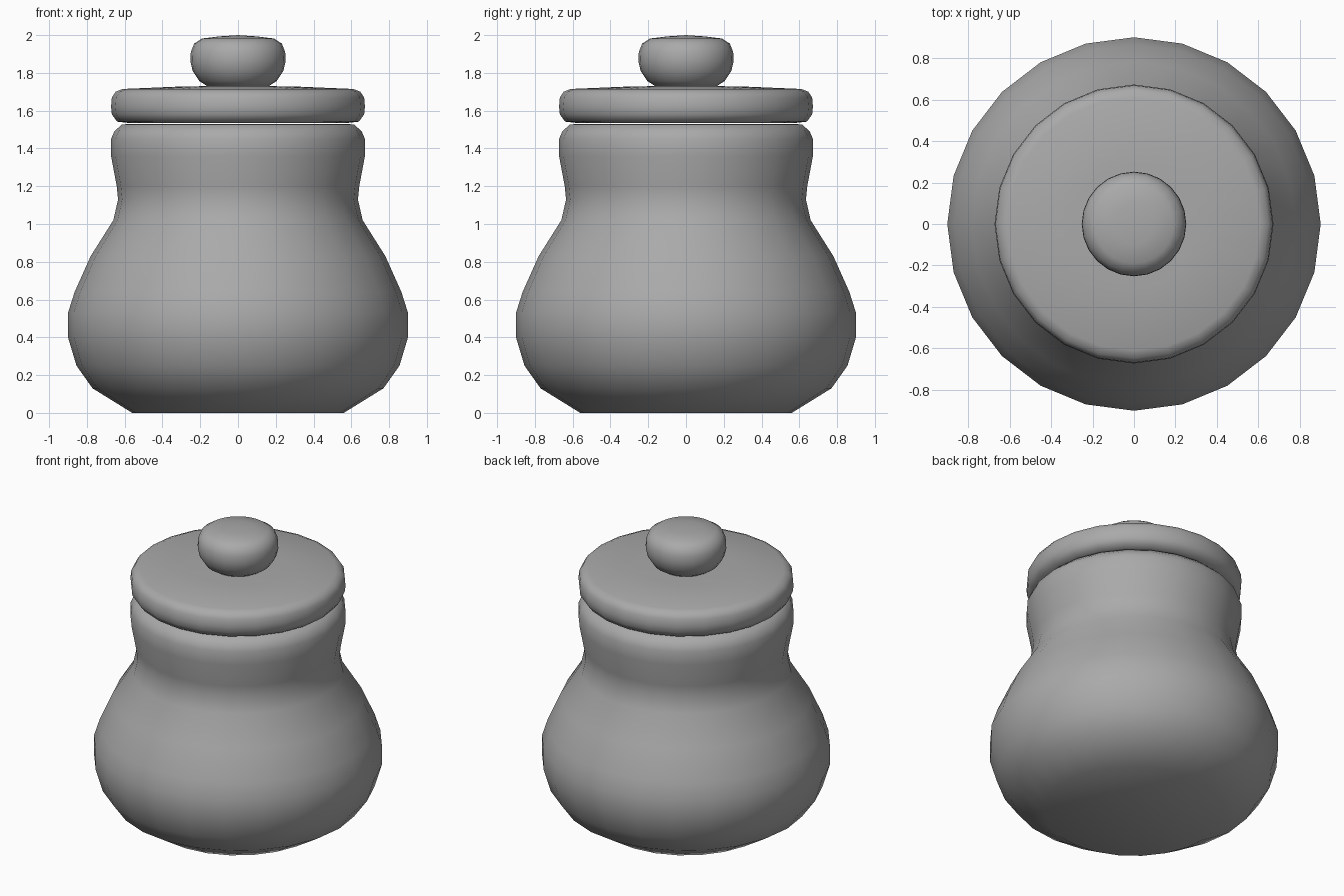
import bpy
import bmesh
import math

cube = bpy.data.objects.get("Cube")
if cube:
    bpy.data.objects.remove(cube, do_unlink=True)

SIDES = 24

# One plain clay grey for the whole jar
clay = bpy.data.materials.new("clay grey")
clay.use_nodes = True
grey = (0.4, 0.4, 0.4, 1)
clay.diffuse_color = grey
clay.node_tree.nodes["Principled BSDF"].inputs["Base Color"].default_value = grey


def lathe(name, profile):
    """Spin a (radius, height) profile about z; it starts and ends on the axis."""
    bm = bmesh.new()
    verts = [bm.verts.new((r, 0, z)) for r, z in profile]
    edges = [bm.edges.new(pair) for pair in zip(verts, verts[1:])]
    bmesh.ops.spin(bm, geom=verts + edges, cent=(0, 0, 0), axis=(0, 0, 1),
                   angle=math.tau, steps=SIDES)
    bmesh.ops.remove_doubles(bm, verts=bm.verts, dist=0.0005)
    bmesh.ops.recalc_face_normals(bm, faces=bm.faces)
    for face in bm.faces:
        face.smooth = True
    mesh = bpy.data.meshes.new(name)
    bm.to_mesh(mesh)
    bm.free()
    mesh.materials.append(clay)
    obj = bpy.data.objects.new(name, mesh)
    bpy.context.collection.objects.link(obj)
    return obj


# Bellied body with a flared neck
lathe("jar_body", [
    (0, 0), (0.56, 0), (0.77, 0.13), (0.855, 0.25), (0.9, 0.4), (0.9, 0.53),
    (0.865, 0.64), (0.78, 0.83), (0.66, 1.02), (0.635, 1.13), (0.642, 1.2),
    (0.672, 1.36), (0.672, 1.45), (0.655, 1.49), (0.615, 1.527), (0.56, 1.53),
    (0, 1.53)])

# Flat lid with a rounded rim
lathe("lid", [
    (0, 1.535), (0.58, 1.535), (0.64, 1.542), (0.668, 1.58), (0.672, 1.62),
    (0.668, 1.67), (0.648, 1.7), (0.61, 1.715), (0.3, 1.728), (0, 1.732)])

# Squashed round knob
lathe("lid_knob", [
    (0, 1.72), (0.15, 1.722), (0.205, 1.757), (0.24, 1.81), (0.252, 1.86),
    (0.25, 1.91), (0.232, 1.955), (0.19, 1.982), (0.1, 1.993), (0, 2.0)])
